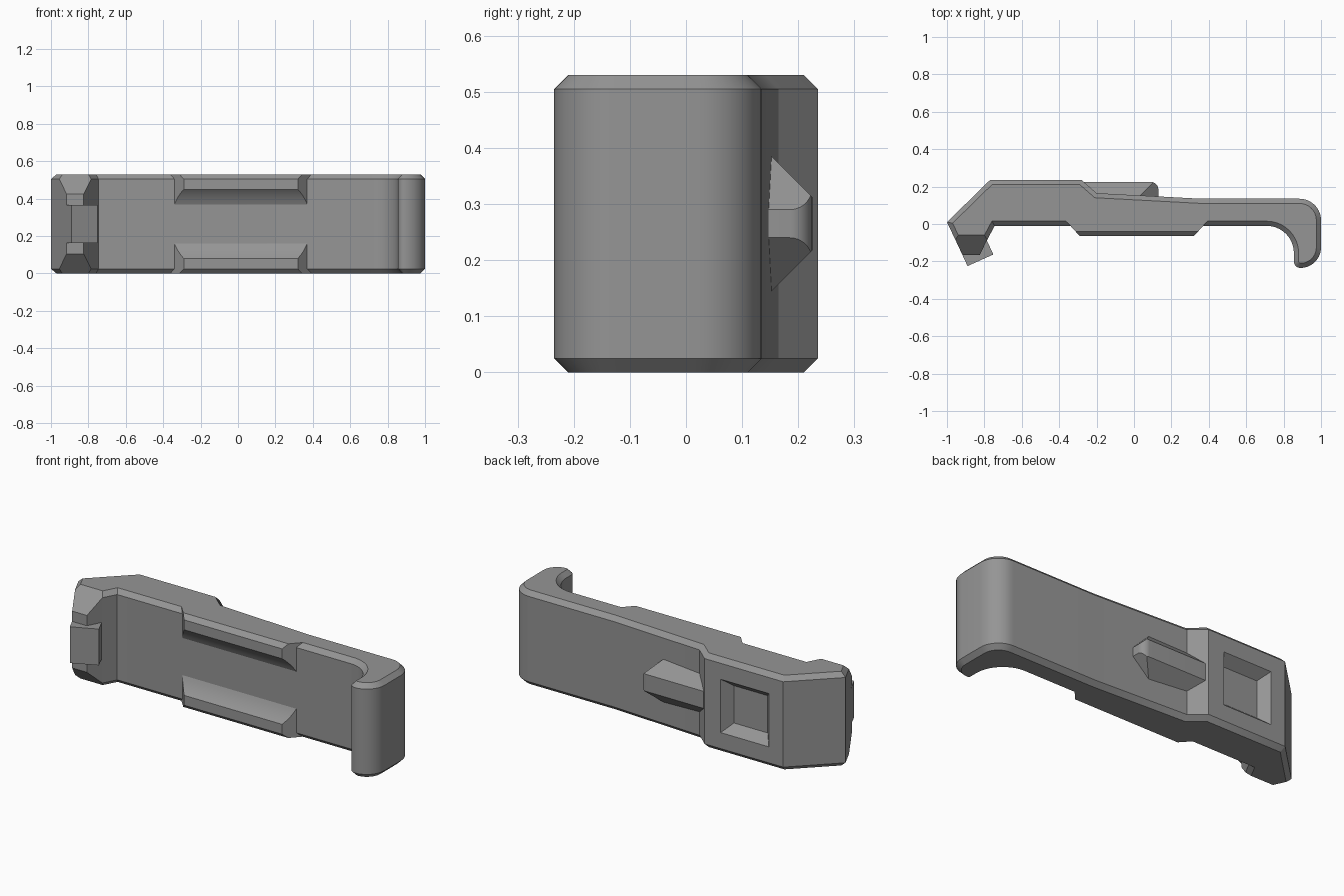
import bpy, bmesh, math
from mathutils import Vector

if "Cube" in bpy.data.objects:
    bpy.data.objects.remove(bpy.data.objects["Cube"])

H, C = 0.53, 0.025          # clip height and edge chamfer
MID = H / 2

grey = bpy.data.materials.new("mid_grey")
grey.diffuse_color = (0.3, 0.3, 0.3, 1)
grey.use_nodes = True
grey.node_tree.nodes["Principled BSDF"].inputs["Base Color"].default_value = grey.diffuse_color


def finish(name, bm):
    bmesh.ops.remove_doubles(bm, verts=bm.verts, dist=1e-5)
    bmesh.ops.recalc_face_normals(bm, faces=bm.faces)
    me = bpy.data.meshes.new(name)
    bm.to_mesh(me)
    bm.free()
    me.materials.append(grey)
    ob = bpy.data.objects.new(name, me)
    bpy.context.collection.objects.link(ob)
    bpy.ops.object.select_all(action='DESELECT')
    ob.select_set(True)
    bpy.context.view_layer.objects.active = ob
    bpy.ops.object.shade_smooth_by_angle(angle=math.radians(30))
    return ob


def loft(bm, loops):
    """Skin a stack of equal-length closed loops and cap both ends."""
    rings = [[bm.verts.new(p) for p in loop] for loop in loops]
    n = len(rings[0])
    sides = []
    for a, b in zip(rings, rings[1:]):
        for i in range(n):
            j = (i + 1) % n
            sides.append(bm.faces.new((a[i], a[j], b[j], b[i])))
    bm.faces.new(rings[0])
    bm.faces.new(rings[-1])
    return sides


def arc(cx, cy, r, a0, a1, n=10):
    return [(cx + r * math.cos(math.radians(a0 + (a1 - a0) * i / n)),
             cy + r * math.sin(math.radians(a0 + (a1 - a0) * i / n))) for i in range(n + 1)]


def inset(pts, d):
    """Mitred inward offset of a counter-clockwise outline."""
    out = []
    for i, p in enumerate(pts):
        p = Vector(p)
        e0 = (p - Vector(pts[i - 1])).normalized()
        e1 = (Vector(pts[(i + 1) % len(pts)]) - p).normalized()
        n0, n1 = Vector((-e0.y, e0.x)), Vector((-e1.y, e1.x))
        out.append(p + (n0 + n1) * d / (1 + n0.dot(n1)))
    return out


# Clip body: chamfered plan outline, counter-clockwise
outline = [(-1, 0.01), (-0.955, -0.085), (-0.785, -0.085), (-0.745, -0.01)]
outline += arc(0.71, -0.155, 0.145, 90, 0)             # inside of the curled end
outline += arc(0.89, -0.2, 0.035, 180, 270, 5)         # rounded lip
outline += arc(0.89, -0.125, 0.11, 270, 360)[1:]
outline += arc(0.885, 0.02, 0.115, 0, 90)
outline += [(0.36, 0.135), (-0.2, 0.165), (-0.28, 0.235), (-0.77, 0.235)]
small = inset(outline, C)
bm = bmesh.new()
sides = loft(bm, [[(x, y, z) for x, y in pts] for pts, z in
                  ((small, 0), (outline, C), (outline, H - C), (small, H))])

# Tapered pocket sunk into the thick back wall
wall = [f for f in sides if all(v.co.y > 0.234 for v in f.verts)
        and f.calc_area() > 0.1][0]
corners = list(wall.verts)
bm.faces.remove(wall)


def pocket_ring(half_x, half_z, y):
    mid_x = -0.53
    return [bm.verts.new((mid_x + math.copysign(half_x, v.co.x - mid_x), y,
                          MID + math.copysign(half_z, v.co.z - MID))) for v in corners]


rim, floor = pocket_ring(0.15, 0.15, 0.235), pocket_ring(0.105, 0.105, 0.18)
for a, b in ((corners, rim), (rim, floor)):
    for i in range(4):
        j = (i + 1) % 4
        bm.faces.new((a[i], a[j], b[j], b[i]))
bm.faces.new(floor)
finish("clip_body", bm)

# Front pads: scooped strips along the top and bottom, with sloping ends
scoop_y, scoop_r = -0.248, 0.26
section = []
for i in range(9):
    y = -0.01 - 0.055 * i / 8
    section.append((y, math.sqrt(scoop_r ** 2 - (y - scoop_y) ** 2)))
section += [(-0.065, MID - C), (-0.04, MID), (0.015, MID), (0.015, 0.105)]
for name, side in (("upper_pad", 1), ("lower_pad", -1)):
    bm = bmesh.new()
    ends = []
    for x_in, x_out in ((-0.29, -0.34), (0.32, 0.37)):
        ends.append([(x_out + (x_in - x_out) * (-0.01 - y) / 0.055, y, MID + side * h)
                     for y, h in section])
    loft(bm, ends)
    finish(name, bm)

# Hook neck: tapers from the body down to a narrow nose
bm = bmesh.new()
loft(bm, [[(xa, y, MID - h), (xb, y, MID - h), (xb, y, MID + h), (xa, y, MID + h)]
          for xa, xb, y, h in ((-0.955, -0.785, -0.085, MID - C),
                               (-0.917, -0.825, -0.165, 0.16))])
finish("hook_neck", bm)

# Hook barb: slanted block at the end of the neck
bm = bmesh.new()
barb = [(-0.95, -0.095), (-0.89, -0.225), (-0.752, -0.163), (-0.795, -0.07)]
loft(bm, [[(x, y, z) for x, y in barb] for z in (0.163, 0.367)])
finish("hook_barb", bm)

# Back lug: sloped sides, pointed prow and rounded outer corner
top, tip, r = 0.225, 0.13, 0.04
bm = bmesh.new()
loops = []
for y in [0.12, top - r] + [top - r + r * math.sin(math.radians(a)) for a in range(10, 91, 10)]:
    half = 0.048 + top - y
    t = max(0, y - (top - r))
    end = tip - (r - math.sqrt(max(0, r * r - t * t)))
    nose = min(half, 0.025 + tip - end)
    shoulder = min(end, tip - (half - 0.025))
    loops.append([(-0.268, y, MID - half), (shoulder, y, MID - half), (end, y, MID - nose),
                  (end, y, MID + nose), (shoulder, y, MID + half), (-0.268, y, MID + half)])
loft(bm, loops)
finish("back_lug", bm)
